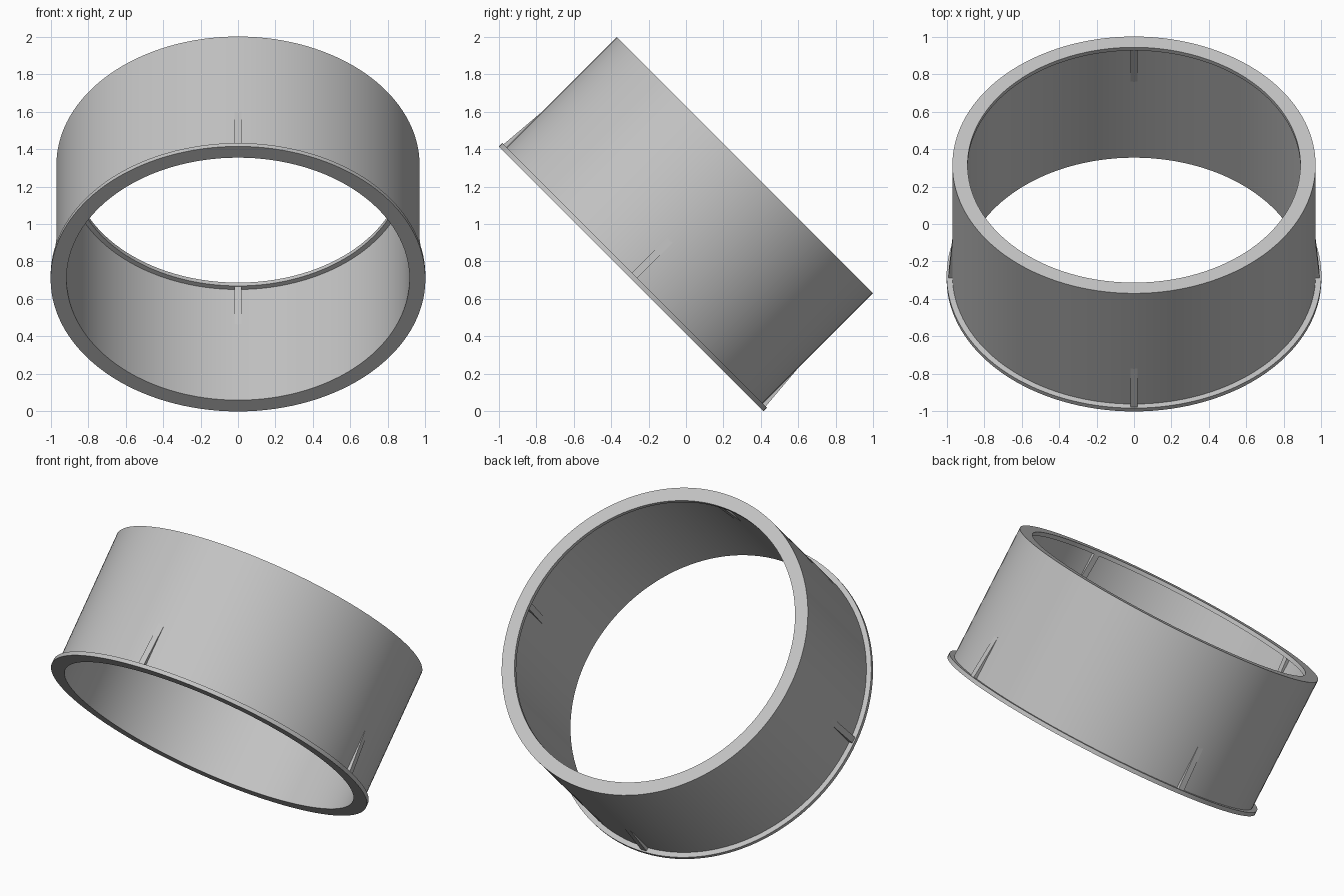
import bpy, bmesh, math
from mathutils import Matrix, Vector

if "Cube" in bpy.data.objects:
    bpy.data.objects.remove(bpy.data.objects["Cube"])

SEGMENTS = 128
HEIGHT = 0.86
OUTER, BORE = 0.969, 0.915
FLANGE_R, LIP_R, EDGE = 1.0, 0.888, 0.025
RIB_LEN, RIB_H, RIB_HALF = 0.30, 0.022, 0.019

# The whole collar leans back by 45 degrees
TILT = Matrix.Translation((0, -0.293, 0.707)) @ Matrix.Rotation(math.radians(-45), 4, 'X')

grey = bpy.data.materials.new("light grey")
grey.diffuse_color = (0.55, 0.55, 0.55, 1)
grey.use_nodes = True
grey.node_tree.nodes["Principled BSDF"].inputs["Base Color"].default_value = grey.diffuse_color


def add_object(name, bm):
    bmesh.ops.recalc_face_normals(bm, faces=bm.faces)
    mesh = bpy.data.meshes.new(name)
    bm.to_mesh(mesh)
    bm.free()
    mesh.materials.append(grey)
    obj = bpy.data.objects.new(name, mesh)
    bpy.context.collection.objects.link(obj)
    obj.matrix_world = TILT
    return obj


def revolve(name, profile):
    """Sweep a closed (radius, height) profile around the axis."""
    bm = bmesh.new()
    rings = []
    for i in range(SEGMENTS):
        a = 2 * math.pi * i / SEGMENTS
        rings.append([bm.verts.new((r * math.cos(a), r * math.sin(a), z)) for r, z in profile])
    n = len(profile)
    for i in range(SEGMENTS):
        a, b = rings[i], rings[(i + 1) % SEGMENTS]
        for j in range(n):
            k = (j + 1) % n
            bm.faces.new((a[j], b[j], b[k], a[k]))
    return add_object(name, bm)


def rib(name, angle, triangle):
    """Thin triangular gusset lying in the radial plane at the given angle."""
    bm = bmesh.new()
    sides = [[bm.verts.new((r, s * RIB_HALF, z)) for r, z in triangle] for s in (-1, 1)]
    a, b = sides
    bm.faces.new(a)
    bm.faces.new(b[::-1])
    for j in range(3):
        k = (j + 1) % 3
        bm.faces.new((a[j], b[j], b[k], a[k]))
    bm.transform(Matrix.Rotation(angle, 4, 'Z'))
    return add_object(name, bm)


# Hollow collar with an outer bottom flange and an inner top lip
collar = revolve("collar", [
    (BORE, 0), (FLANGE_R, 0), (FLANGE_R, EDGE), (OUTER, EDGE),
    (OUTER, HEIGHT), (LIP_R, HEIGHT), (LIP_R, HEIGHT - EDGE), (BORE, HEIGHT - EDGE)])
bpy.context.view_layer.objects.active = collar
collar.select_set(True)
bpy.ops.object.shade_smooth_by_angle(angle=math.radians(30))

# Four tapering ribs above the flange and four below the lip
top = HEIGHT - EDGE
for i in range(4):
    angle = i * math.pi / 2
    rib(f"outer_rib_{i + 1}", angle,
        [(OUTER - 0.003, EDGE), (OUTER + RIB_H, EDGE), (OUTER - 0.003, EDGE + RIB_LEN)])
    rib(f"inner_rib_{i + 1}", angle,
        [(BORE + 0.003, top), (BORE - RIB_H, top), (BORE + 0.003, top - RIB_LEN)])
